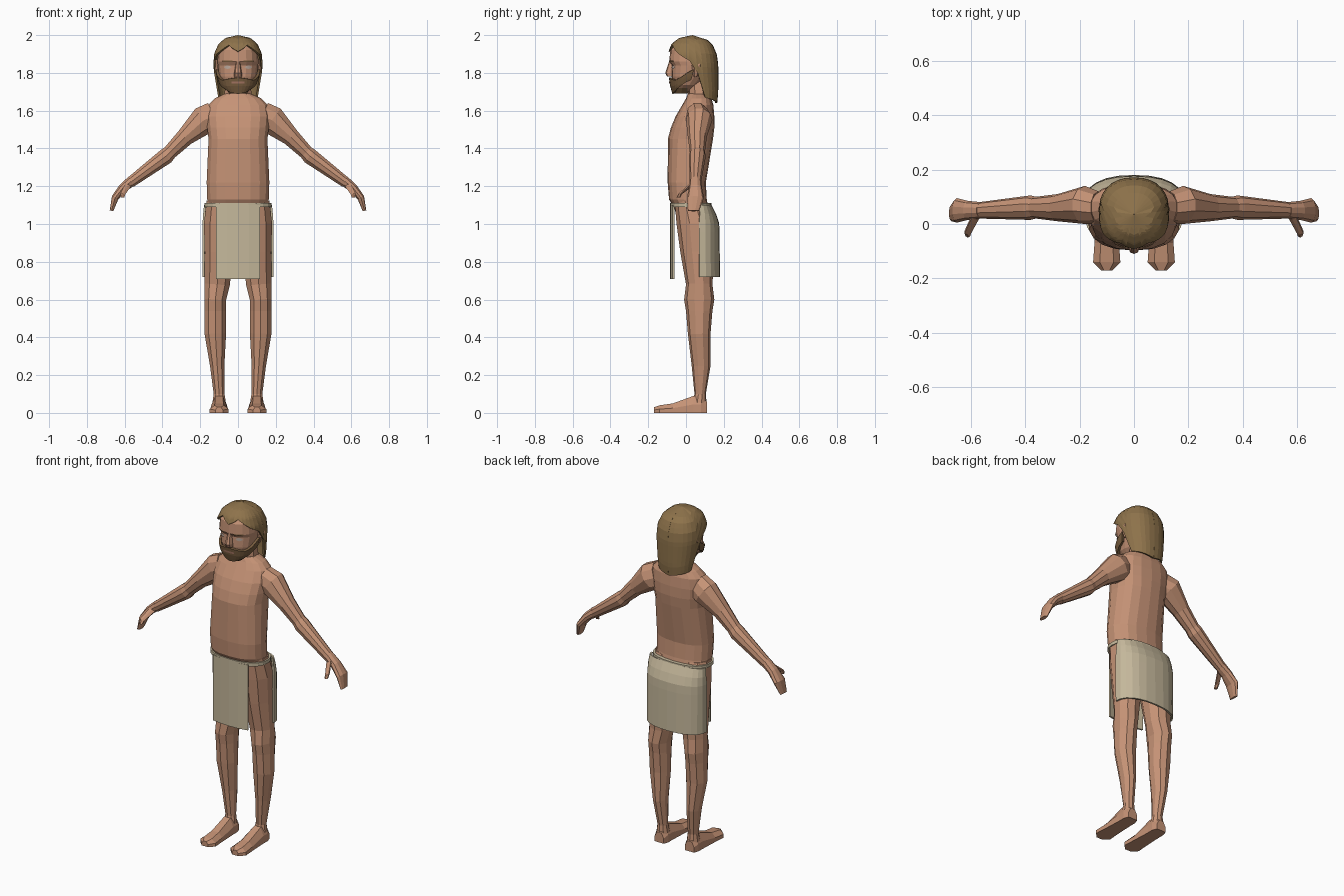
import bpy, bmesh
from math import sin, cos, pi, radians, hypot

default_cube = bpy.data.objects.get("Cube")
if default_cube:
    bpy.data.objects.remove(default_cube)


def material(name, *rgb):
    result = bpy.data.materials.new(name)
    result.use_nodes = True
    result.diffuse_color = (*rgb, 1)
    shader = result.node_tree.nodes["Principled BSDF"]
    shader.inputs["Base Color"].default_value = (*rgb, 1)
    return result


skin = material("skin", .56, .29, .18)
hair_brown = material("hair_brown", .27, .17, .07)
beard_brown = material("beard_brown", .19, .11, .05)
linen = material("linen", .56, .48, .33)
eye_grey = material("eye_grey", .5, .4, .34)
lip = material("lip", .4, .19, .13)


def grid(name, rows, mat, closed=True, thickness=0):
    """Skin equally long point rows; closed rows make a capped tube."""
    mesh_builder = bmesh.new()
    verts = [[mesh_builder.verts.new(point) for point in row] for row in rows]
    count = len(rows[0])
    for lower, upper in zip(verts, verts[1:]):
        for i in range(count if closed else count - 1):
            following = (i + 1) % count
            mesh_builder.faces.new((lower[i], lower[following], upper[following], upper[i]))
    if closed:
        mesh_builder.faces.new(verts[0])
        mesh_builder.faces.new(verts[-1])
    bmesh.ops.recalc_face_normals(mesh_builder, faces=mesh_builder.faces)
    mesh = bpy.data.meshes.new(name)
    mesh_builder.to_mesh(mesh)
    mesh_builder.free()
    mesh.materials.append(mat)
    part = bpy.data.objects.new(name, mesh)
    bpy.context.collection.objects.link(part)
    if thickness:
        solidify = part.modifiers.new("thickness", "SOLIDIFY")
        solidify.thickness = thickness
        solidify.offset = 0


def blend(table, key):
    """Interpolate the values of rows sorted by their first entry."""
    key = min(max(key, table[0][0]), table[-1][0])
    for low, high in zip(table, table[1:]):
        if key <= high[0]:
            share = (key - low[0]) / (high[0] - low[0])
            return [a + (b - a) * share for a, b in zip(low[1:], high[1:])]


def around(table, z, degrees, offset=0):
    """Point on a body section (half width, front, back); zero degrees is the front."""
    width, front, back = blend(table, z)
    across, along = sin(radians(degrees)), cos(radians(degrees))
    square = lambda value: value / max(abs(value), .001) ** .15
    depth = (back - front) / 2 + offset
    return (width + offset) * square(across), (front + back) / 2 - depth * square(along), z


def loft(name, table, mat, sides):
    grid(name, [[around(table, row[0], 360 * i / sides) for i in range(sides)]
                for row in table], mat)


def patch(name, table, angles, bottom, top, mat, offset=0, steps=2, thickness=0):
    """Sheet on a section surface between two heights that depend on the angle."""
    rows = []
    for step in range(steps + 1):
        share = step / steps
        rows.append([around(table, top(a) + (bottom(a) - top(a)) * share, a, offset)
                     for a in angles])
    grid(name, rows, mat, False, thickness)


def limb(name, side, joints, mat, sides=10):
    """Tube through joints (x, y, z, radius, depth), square to its path in x and z."""
    rows = []
    for i, (x, y, z, radius, depth) in enumerate(joints):
        before, after = joints[max(i - 1, 0)], joints[min(i + 1, len(joints) - 1)]
        run, rise = after[0] - before[0], after[2] - before[2]
        length = hypot(run, rise)
        row = []
        for k in range(sides):
            angle = 2 * pi * (k + .5) / sides
            reach = radius * cos(angle) / length
            row.append((side * (x - reach * rise), y + depth * sin(angle), z + reach * run))
        rows.append(row)
    grid(name, rows, mat)


# Torso, neck and head
torso = [(.9, .11, -.02, .1), (1.08, .16, -.06, .12), (1.13, .165, -.09, .11),
         (1.22, .168, -.097, .105), (1.45, .158, -.096, .143), (1.51, .165, -.08, .15),
         (1.57, .17, -.055, .15), (1.63, .16, -.02, .145), (1.665, .125, 0, .135),
         (1.69, .07, .01, .12)]
loft("torso", torso, skin, 18)
loft("neck", [(1.64, .08, .01, .13), (1.78, .065, .01, .12)], skin, 10)
head = [(1.7, .04, -.055, .02), (1.735, .08, -.066, .07), (1.78, .1, -.076, .12),
        (1.84, .108, -.075, .14), (1.86, .11, -.088, .145), (1.92, .105, -.084, .145),
        (1.96, .08, -.055, .115), (1.98, .04, -.01, .08)]
loft("head", head, skin, 18)
loft("nose", [(1.78, .02, -.1, -.06), (1.8, .02, -.11, -.06), (1.86, .01, -.09, -.06)], skin, 8)

# Eyes, brows and ears
for side, label in ((1, "left"), (-1, "right")):
    opening = lambda a: .01 * cos(pi * (abs(a) - 27) / 24)
    patch(label + "_eye", head, [side * a for a in range(15, 40, 6)],
          lambda a: 1.83 - opening(a), lambda a: 1.83 + opening(a), eye_grey, .004)
    patch(label + "_brow", head, [side * a for a in range(12, 43, 10)],
          lambda a: 1.857, lambda a: 1.865, beard_brown, .004)
    limb(label + "_ear", side, [(.1, .05, 1.78, .01, .01), (.11, .06, 1.84, .02, .03),
                                (.11, .06, 1.87, .01, .02)], skin, 6)

# Beard following the jaw, with the mouth on it
jaw = [(1.69, .05, -.065, .03), (1.73, .088, -.077, .08), (1.78, .106, -.084, .12),
       (1.84, .113, -.082, .14)]
cheek_line = [(0, 1.776), (50, 1.762), (75, 1.785), (95, 1.82)]
jaw_line = [(0, 1.69), (40, 1.7), (70, 1.73), (95, 1.765)]
patch("beard", jaw, range(-96, 97, 12), lambda a: blend(jaw_line, abs(a))[0],
      lambda a: blend(cheek_line, abs(a))[0], beard_brown, steps=4, thickness=.014)
loft("chin_beard", [(1.69, .045, -.06, .01), (1.72, .07, -.07, .03)], beard_brown, 12)
patch("mouth", jaw, range(-16, 17, 8), lambda a: 1.744, lambda a: 1.755, lip, .01)

# Long hair with a peaked hairline, falling behind the ears
crown = [(1.64, .1, -.03, .16), (1.7, .108, -.04, .166), (1.78, .12, -.075, .166),
         (1.84, .126, -.088, .166), (1.9, .122, -.092, .158), (1.95, .1, -.073, .135),
         (1.98, .065, -.035, .1), (1.995, 0, .035, .035)]
hairline = [(0, 1.912), (24, 1.945), (48, 1.915), (84, 1.865), (96, 1.8), (108, 1.67), (180, 1.64)]
patch("hair", crown, range(-180, 181, 12), lambda a: blend(hairline, abs(a))[0],
      lambda a: 1.995, hair_brown, steps=14, thickness=.01)

# Arms, hands, legs and feet
arm = [(.13, .06, 1.57, .08, .06), (.18, .07, 1.55, .08, .07), (.28, .06, 1.46, .05, .05),
       (.36, .06, 1.38, .04, .04), (.38, .06, 1.36, .045, .045), (.57, .05, 1.22, .03, .03)]
hand = [(.56, .05, 1.23, .03, .03), (.61, .05, 1.19, .025, .035), (.65, .05, 1.14, .02, .045),
        (.67, .04, 1.07, .01, .03)]
thumb = [(.58, .03, 1.21, .02, .01), (.61, -.03, 1.16, .015, .01), (.61, -.04, 1.14, .01, .01)]
leg = [(.09, .02, 1.12, .08, .08), (.095, .05, 1, .09, .1), (.1, .06, .85, .08, .09),
       (.11, .07, .68, .07, .07), (.12, .07, .6, .06, .08), (.12, .07, .54, .06, .07),
       (.12, .07, .42, .06, .06), (.11, .08, .25, .04, .05), (.1, .075, .1, .03, .03),
       (.1, .07, .04, .04, .04)]
foot = [(.11, .03, .06), (.08, .04, .09), (.04, .04, .09), (-.07, .045, .05), (-.14, .05, .04),
        (-.17, .02, .03)]
for side, label in ((1, "left"), (-1, "right")):
    limb(label + "_arm", side, arm, skin)
    limb(label + "_hand", side, hand, skin)
    limb(label + "_thumb", side, thumb, skin, 6)
    limb(label + "_leg", side, leg, skin)
    sole_to_instep = ((-1, 0), (1, 0), (1, .5), (.5, 1), (-.5, 1), (-1, .5))
    grid(label + "_foot", [[(side * (.1 + width * across), y, height * up)
                            for across, up in sole_to_instep]
                           for y, width, height in foot], skin)

# Loincloth: waist cord, front panel and wrapped back panel
loft("waist_cord", [(1.09, .178, -.085, .135), (1.11, .178, -.085, .135)], linen, 24)
panel_columns = [.0575 * i for i in range(-2, 3)]
grid("front_cloth", [[(x, x * x - .08, z) for x in panel_columns] for z in (1.1, .71)],
     linen, False, .01)
wrap = [(.72, .183, -.035, .175), (1, .183, -.035, .172), (1.05, .18, -.01, .155),
        (1.1, .175, .01, .13)]
patch("back_cloth", wrap, range(90, 271, 15), lambda a: .72, lambda a: 1.1, linen,
      steps=8, thickness=.01)
